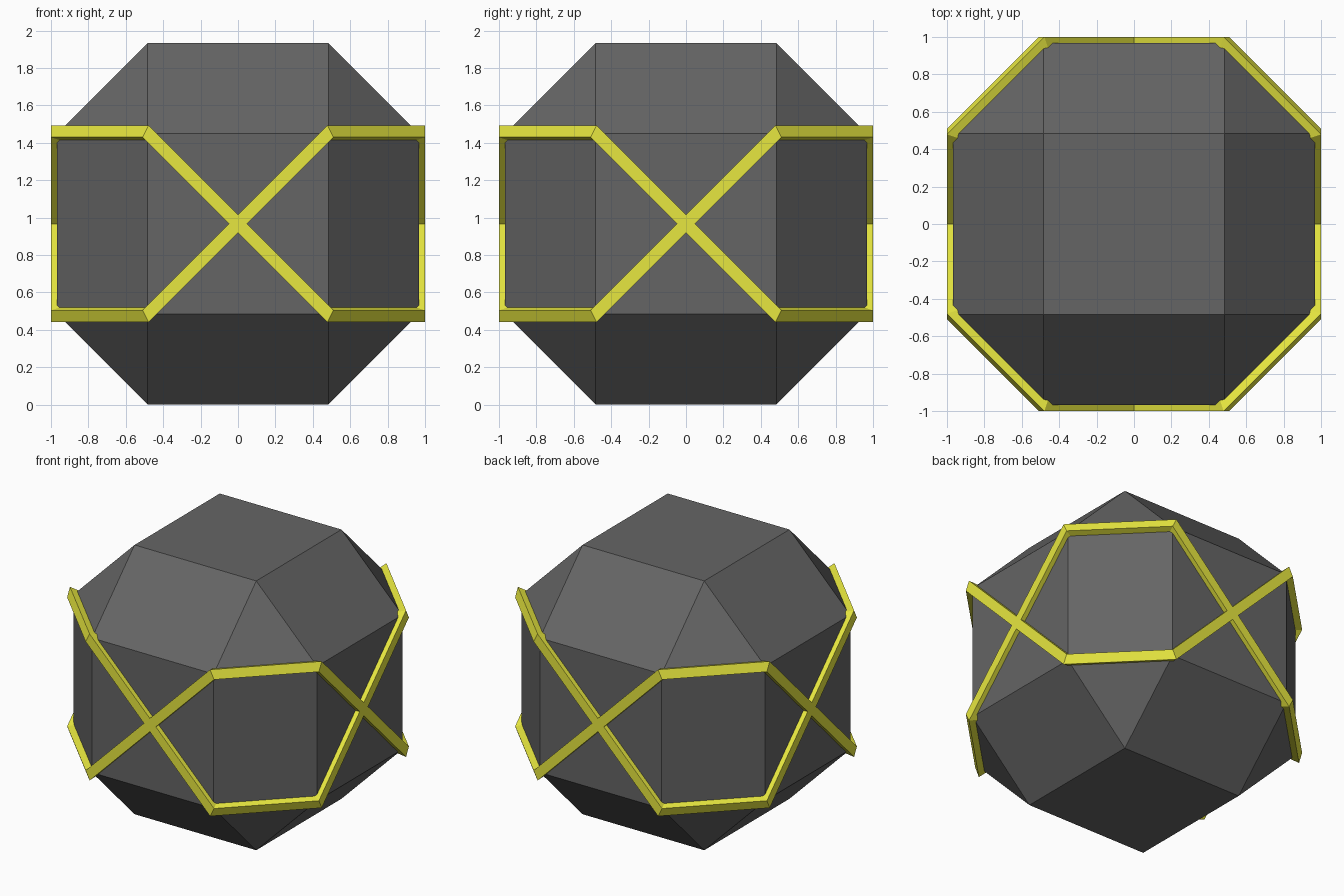
import bpy, bmesh
from itertools import permutations, product
from mathutils import Vector

if "Cube" in bpy.data.objects:
    bpy.data.objects.remove(bpy.data.objects["Cube"])

A = 0.9665        # half height of the body
H = A / 2
R = 0.0335        # half thickness of the straps
CENTRE = Vector((0, 0, A))


def material(name, rgb):
    m = bpy.data.materials.new(name)
    m.diffuse_color = (*rgb, 1)
    m.use_nodes = True
    m.node_tree.nodes["Principled BSDF"].inputs["Base Color"].default_value = m.diffuse_color
    return m


def add_object(name, bm, mat):
    bmesh.ops.recalc_face_normals(bm, faces=bm.faces[:])
    mesh = bpy.data.meshes.new(name)
    bm.to_mesh(mesh)
    bm.free()
    ob = bpy.data.objects.new(name, mesh)
    ob.location = CENTRE
    mesh.materials.append(mat)
    bpy.context.collection.objects.link(ob)


# Faceted body: hull of all permutations of (+-H, +-H, +-A)
bm = bmesh.new()
for base in sorted(set(permutations((H, H, A)))):
    for s in product((-1, 1), repeat=3):
        bm.verts.new([c * k for c, k in zip(base, s)])
bmesh.ops.convex_hull(bm, input=bm.verts[:])
bmesh.ops.dissolve_limit(bm, angle_limit=0.01, verts=bm.verts[:], edges=bm.edges[:])
add_object("faceted_body", bm, material("dark_grey", (0.13, 0.13, 0.13)))


# Square strap zigzagging round the four sides, mitred at every corner
def strap(name, sign, mat):
    path, normals = [], []
    n = Vector((0, -1, 0))
    for i in range(4):
        t = Vector((-n.y, n.x, 0))
        up = sign * (1 if i % 2 == 0 else -1)
        for k in (-1, 1):
            path.append(n * A + t * (k * H) + Vector((0, 0, -k * up * H)))
            normals.append(n)
        n = t
    bm = bmesh.new()
    rings = []
    for i, p in enumerate(path):
        d_in = (p - path[i - 1]).normalized()
        d_out = (path[(i + 1) % 8] - p).normalized()
        mitre = d_in + d_out
        d = d_out if i % 2 == 0 else d_in      # the diagonal lying on a side face
        out = normals[i]
        side = d.cross(out)
        ring = []
        for u, v in ((1, 1), (1, -1), (-1, -1), (-1, 1)):
            off = out * (u * R) + side * (v * R)
            off -= d * (off.dot(mitre) / d.dot(mitre))
            ring.append(bm.verts.new(p + off))
        rings.append(ring)
    for i in range(8):
        a, b = rings[i], rings[(i + 1) % 8]
        for j in range(4):
            k = (j + 1) % 4
            bm.faces.new((a[j], a[k], b[k], b[j]))
    add_object(name, bm, mat)


yellow = material("yellow", (0.8, 0.8, 0.05))
strap("strap_a", 1, yellow)
strap("strap_b", -1, yellow)
